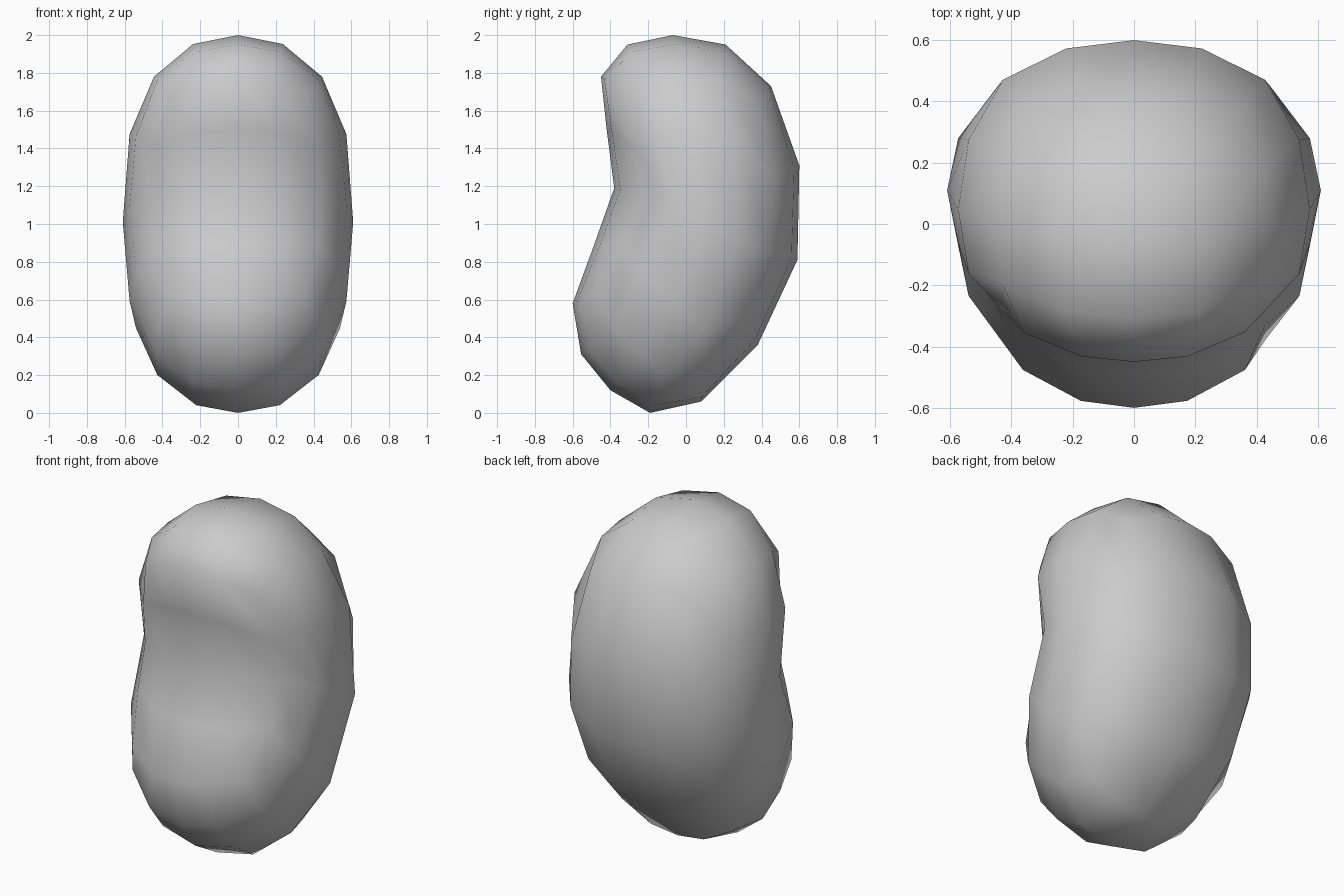
import bpy, bmesh, math

if "Cube" in bpy.data.objects:
    bpy.data.objects.remove(bpy.data.objects["Cube"])

# Side outline (y, z): from the top, down the front, up the back
OUTLINE = [(-.07, 2.0), (-.31, 1.95), (-.45, 1.78), (-.42, 1.5),
           (-.38, 1.19), (-.49, .88), (-.60, .58), (-.555, .31),
           (-.40, .12), (-.19, 0.0), (.08, .06), (.38, .36),
           (.59, .81), (.60, 1.31), (.45, 1.73), (.21, 1.95)]
CENTRE_Y, CENTRE_Z, HALF_WIDTH = .11, 1.01, .61
POWER = 2.2  # slightly fuller than a round cross-section


def bean_point(co):
    """Map a gridded cube point onto the bean surface."""
    x, y, z = (math.tan(c * math.pi / 4) for c in co)
    index = round(math.atan2(-y, z) / (math.pi / 8)) % 16
    py, pz = OUTLINE[index]
    radius = math.hypot(y, z)
    size = (abs(x) ** POWER + radius ** POWER) ** (1 / POWER)
    t = radius / size
    return (HALF_WIDTH * x / size,
            CENTRE_Y + (py - CENTRE_Y) * t ** 1.1,
            CENTRE_Z + (pz - CENTRE_Z) * t ** .8)


# Bean body: a 4 x 4 quad ball bent to the outline
bm = bmesh.new()
bmesh.ops.create_cube(bm, size=2)
bmesh.ops.subdivide_edges(bm, edges=bm.edges[:], cuts=3, use_grid_fill=True)
for v in bm.verts:
    v.co = bean_point(v.co)
for f in bm.faces:
    f.smooth = True
bmesh.ops.recalc_face_normals(bm, faces=bm.faces[:])

mesh = bpy.data.meshes.new("bean")
bm.to_mesh(mesh)
bm.free()
bean = bpy.data.objects.new("bean", mesh)
bpy.context.collection.objects.link(bean)
